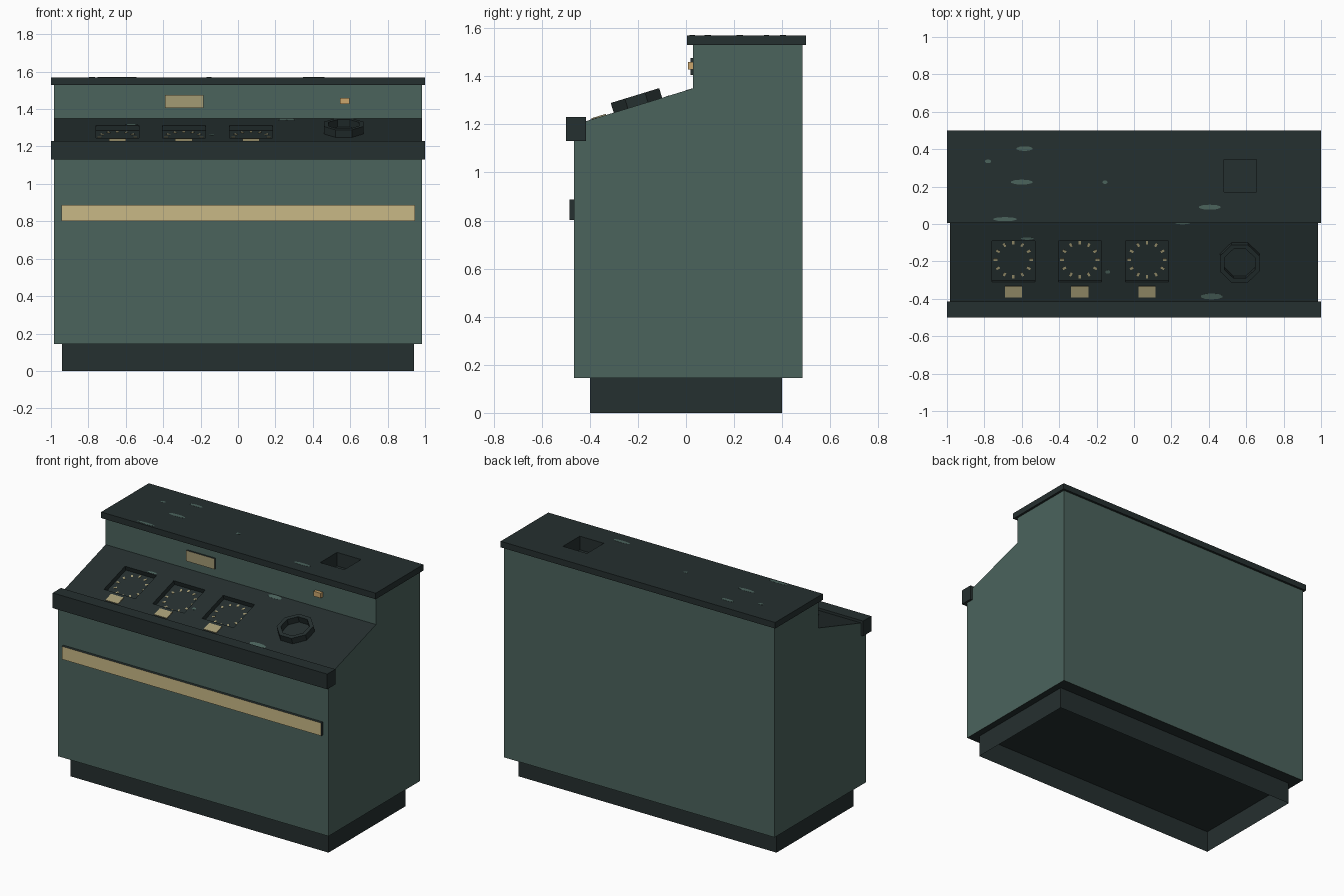
import bpy, bmesh, math
from mathutils import Matrix, Vector

if "Cube" in bpy.data.objects:
    bpy.data.objects.remove(bpy.data.objects["Cube"])


def material(name, rgb):
    m = bpy.data.materials.new(name)
    m.diffuse_color = (*rgb, 1)
    m.use_nodes = True
    m.node_tree.nodes["Principled BSDF"].inputs["Base Color"].default_value = m.diffuse_color
    return m


GREEN = material("grey green paint", (0.070, 0.125, 0.108))
DARK = material("dark trim", (0.0185, 0.029, 0.029))
TAN = material("tan stripe", (0.58, 0.48, 0.24))
LABEL = material("dull tan label", (0.37, 0.325, 0.175))
AMBER = material("amber knob", (0.60, 0.38, 0.15))

# Sloped deck frame: local x across, local y up the slope, local z out of it
SLOPE = 0.307
TILT = math.atan(SLOPE)


def deck_z(y):
    return 1.35 + (y - 0.03) * SLOPE


def on_deck(x, y, lift=0.0):
    return (Matrix.Translation((x, y, deck_z(y))) @ Matrix.Rotation(TILT, 4, 'X')
            @ Matrix.Translation((0, 0, lift)))


def finish(name, bm, mats, matrix=Matrix()):
    bmesh.ops.recalc_face_normals(bm, faces=bm.faces)
    me = bpy.data.meshes.new(name)
    bm.to_mesh(me)
    bm.free()
    for m in mats:
        me.materials.append(m)
    ob = bpy.data.objects.new(name, me)
    ob.matrix_world = matrix
    bpy.context.collection.objects.link(ob)
    return ob


def box(name, lo, hi, mats, matrix=Matrix(), front=False):
    """Box between two corners; front=True gives the -y face the second material."""
    lo, hi = Vector(lo), Vector(hi)
    bm = bmesh.new()
    bmesh.ops.create_cube(bm, size=1, matrix=Matrix.Translation((lo + hi) / 2)
                          @ Matrix.Diagonal((*(hi - lo), 1)))
    bm.normal_update()
    if front:
        for f in bm.faces:
            f.material_index = int(f.normal.y < -0.9)
    return finish(name, bm, mats, matrix)


def cut(ob, cutters):
    for c in cutters:
        c.hide_render = True
        mod = ob.modifiers.new("cut", 'BOOLEAN')
        mod.object, mod.operation, mod.solver = c, 'DIFFERENCE', 'EXACT'
    bpy.context.view_layer.update()
    dg = bpy.context.evaluated_depsgraph_get()
    me = bpy.data.meshes.new_from_object(ob.evaluated_get(dg))
    ob.modifiers.clear()
    ob.data = me


# Cabinet body from its side profile
bm = bmesh.new()
profile = [(-0.465, 0.145), (0.485, 0.145), (0.485, 1.53), (0.03, 1.53),
           (0.03, 1.35), (-0.465, deck_z(-0.465))]
face = bm.faces.new([bm.verts.new((-0.985, y, z)) for y, z in profile])
ext = bmesh.ops.extrude_face_region(bm, geom=[face])
bmesh.ops.translate(bm, vec=(1.97, 0, 0),
                    verts=[v for v in ext["geom"] if isinstance(v, bmesh.types.BMVert)])
body = finish("cabinet_body", bm, [GREEN, DARK])

# Top slab
slab = box("top_slab", (-1, 0.005, 1.53), (1, 0.5, 1.57), [DARK])

# Cutters: square well in the top, three dial recesses in the deck
DIALS = (-0.645, -0.29, 0.07)
DIAL_Y, DEPTH = -0.2, 0.03
well = box("well_cutter", (0.48, 0.17, 1.48), (0.655, 0.345, 1.65), [DARK])
recesses = [box("recess_cutter", (-0.115, -0.115, -DEPTH), (0.115, 0.115, 0.1), [DARK],
                on_deck(x, DIAL_Y)) for x in DIALS]
cut(slab, [well])
cut(body, [well] + recesses)
for c in [well] + recesses:
    bpy.data.objects.remove(c)

# Outer upright walls stay green; deck, recesses, well and underside are dark
body.data.materials.clear()
for m in (GREEN, DARK):
    body.data.materials.append(m)
for f in body.data.polygons:
    c, n = f.center, f.normal
    side = abs(n.x) > 0.9 and abs(c.x) > 0.98
    wall = abs(n.y) > 0.99 and min(abs(c.y - y) for y in (-0.465, 0.03, 0.485)) < 0.002
    f.material_index = 0 if side or wall else 1
slab.data.materials.clear()
slab.data.materials.append(DARK)
slab.data.polygons.foreach_set("material_index", [0] * len(slab.data.polygons))

# Plinth: four walls, open below
bm = bmesh.new()
bmesh.ops.create_cube(bm, size=1, matrix=Matrix.Translation((0, 0, 0.0725))
                      @ Matrix.Diagonal((1.88, 0.8, 0.145, 1)))
bm.normal_update()
bmesh.ops.delete(bm, geom=[f for f in bm.faces if abs(f.normal.z) > 0.9], context='FACES')
finish("plinth", bm, [DARK])

# Front rail, stripe, riser label and knob
box("front_rail", (-1, -0.5, 1.13), (1, -0.415, 1.23), [DARK])
box("front_stripe", (-0.945, -0.484, 0.802), (0.945, -0.46, 0.887), [DARK, TAN], front=True)
box("riser_label", (-0.39, 0.018, 1.405), (-0.185, 0.035, 1.475), [DARK, LABEL], front=True)
box("riser_knob", (0.545, 0.008, 1.428), (0.597, 0.035, 1.46), [AMBER])

# Dial ticks and deck labels
for x in DIALS:
    bm = bmesh.new()
    for i in range(12):
        turn = Matrix.Rotation(i * math.tau / 12, 4, 'Z')
        bmesh.ops.create_cube(bm, size=1, matrix=turn @ Matrix.Translation((0, 0.095, 0))
                              @ Matrix.Diagonal((0.012, 0.02, 0.003, 1)))
    finish("dial_ticks", bm, [LABEL], on_deck(x, DIAL_Y, -DEPTH))
    box("dial_label", (-0.046, -0.031, -0.004), (0.046, 0.031, 0.005), [LABEL],
        on_deck(x, -0.362))

# Octagonal ring on the deck
bm = bmesh.new()
loops = []
for r, z in ((0.114, -0.005), (0.114, 0.042), (0.088, 0.042), (0.088, -0.005)):
    loops.append([bm.verts.new((r * math.cos(a), r * math.sin(a), z))
                  for a in (math.tau * (i + 0.5) / 8 for i in range(8))])
for k in range(4):
    a, b = loops[k], loops[(k + 1) % 4]
    for i in range(8):
        j = (i + 1) % 8
        bm.faces.new((a[i], a[j], b[j], b[i]))
finish("octagon_ring", bm, [DARK], on_deck(0.565, -0.2))


# Worn paint patches: thin ellipses on the slab and deck
def patch(x, y, w, d):
    place = Matrix.Translation((x, y, 1.57)) if y > 0.02 else on_deck(x, y)
    bm = bmesh.new()
    bmesh.ops.create_cone(bm, cap_ends=True, segments=10, radius1=0.5, radius2=0.5,
                          depth=1, matrix=Matrix.Diagonal((w, d, 0.0016, 1)))
    finish("worn_patch", bm, [GREEN], place)


for p in ((-0.585, 0.403, 0.09, 0.025), (-0.78, 0.335, 0.035, 0.02),
          (-0.6, 0.224, 0.12, 0.027), (-0.155, 0.224, 0.027, 0.02),
          (0.405, 0.09, 0.12, 0.027), (-0.69, 0.026, 0.13, 0.022),
          (-0.57, -0.078, 0.07, 0.014), (-0.14, -0.256, 0.027, 0.02),
          (0.415, -0.387, 0.12, 0.034), (0.26, 0.012, 0.1, 0.03)):
    patch(*p)
